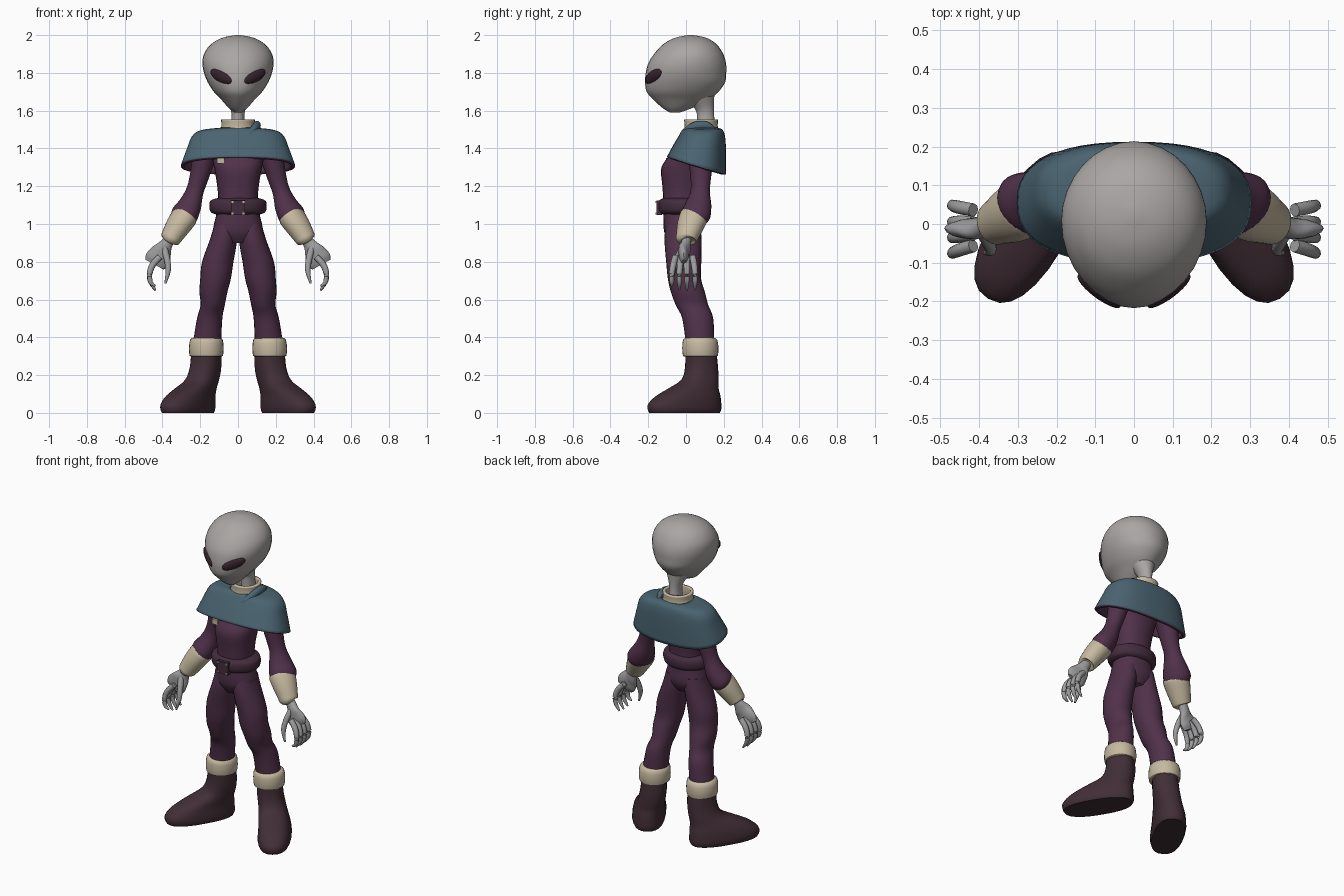
import bpy, bmesh
from math import sin, cos, pi, copysign, radians
from mathutils import Vector, Matrix

if "Cube" in bpy.data.objects:
    bpy.data.objects.remove(bpy.data.objects["Cube"])


def material(name, hexa):
    rgb = [int(hexa[i:i + 2], 16) / 255 for i in (0, 2, 4)]
    rgba = [c / 12.92 if c < 0.04 else ((c + 0.055) / 1.055) ** 2.4 for c in rgb] + [1]
    m = bpy.data.materials.new(name)
    m.use_nodes = True
    m.diffuse_color = rgba
    bsdf = m.node_tree.nodes["Principled BSDF"]
    bsdf.inputs["Base Color"].default_value = rgba
    bsdf.inputs["Roughness"].default_value = 0.8
    return m


SKIN = material("pale grey skin", "aaa6a4")
HAND = material("cool grey skin", "9d9c9e")
SUIT = material("plum cloth", "50314a")
CAPE = material("slate teal cloth", "4a6471")
CUFF = material("cream cloth", "c6b9a0")
BOOT = material("dark brown leather", "412e36")
BELT = material("dark plum leather", "432c3e")
EYE = material("dark eye", "36232d")


def finish(bm, name, mats, mirror=False):
    mesh = bpy.data.meshes.new(name)
    bm.to_mesh(mesh)
    bm.free()
    ob = bpy.data.objects.new(name, mesh)
    bpy.context.collection.objects.link(ob)
    for m in mats:
        mesh.materials.append(m)
    if mirror:
        mod = ob.modifiers.new("mirror", "MIRROR")
        mod.use_mirror_merge = False
    bpy.ops.object.select_all(action="DESELECT")
    ob.select_set(True)
    bpy.context.view_layer.objects.active = ob
    bpy.ops.object.shade_smooth_by_angle(angle=radians(50))
    return ob


def smooth_path(rings, steps):
    """Catmull-Rom interpolation through the given rings."""
    out = []
    last = len(rings) - 1
    for i in range(last):
        a, b, c, d = (rings[min(max(i + k, 0), last)] for k in (-1, 0, 1, 2))
        for s in range(steps):
            t = s / steps
            out.append(0.5 * (2 * b + (c - a) * t + (2 * a - 5 * b + 4 * c - d) * t * t
                              + (3 * b - a - 3 * c + d) * t ** 3))
    return out + [rings[-1]]


def add_loft(bm, rings, steps=4, sides=24, power=2, follow=False, yaw=0, cap=True):
    """Skin oval rings (x, y, z, half width, half depth, tilt)."""
    rings = smooth_path([Vector((*r, 0, 0)[:6]) for r in rings], steps)
    loops = []
    for i, r in enumerate(rings):
        rot = Matrix.Rotation(yaw, 3, "Z")
        if follow:
            way = rings[min(i + 1, len(rings) - 1)] - rings[max(i - 1, 0)]
            rot = Vector(way[:3]).to_track_quat("Z", "Y").to_matrix()
        loop = []
        for k in range(sides):
            c, s = cos(2 * pi * k / sides), sin(2 * pi * k / sides)
            u = copysign(abs(c) ** (2 / power), c) * r[3]
            v = copysign(abs(s) ** (2 / power), s) * r[4]
            loop.append(bm.verts.new(Vector(r[:3]) + rot @ Vector((u, v, r[5] * v))))
        loops.append(loop)
    for lo, hi in zip(loops, loops[1:]):
        for k in range(sides):
            n = (k + 1) % sides
            bm.faces.new((lo[k], lo[n], hi[n], hi[k]))
    if cap:
        bm.faces.new(loops[0][::-1])
        bm.faces.new(loops[-1])
        bmesh.ops.recalc_face_normals(bm, faces=bm.faces)


def loft(name, mats, rings, mirror=False, **options):
    bm = bmesh.new()
    add_loft(bm, rings, **options)
    return finish(bm, name, mats, mirror)


def box(name, mat, place, size, mirror=False):
    bm = bmesh.new()
    bmesh.ops.create_cube(bm, matrix=Matrix.Translation(place) @ Matrix.Diagonal((*size, 1)))
    return finish(bm, name, [mat], mirror)


def shell(ob, thickness, inner=0):
    mod = ob.modifiers.new("thickness", "SOLIDIFY")
    mod.thickness = thickness
    mod.offset = -1
    mod.material_offset = inner
    mod.material_offset_rim = inner


# Head and neck
loft("head", [SKIN], [
    (0, -.06, 1.59, .02, .025), (0, -.045, 1.615, .05, .08), (0, -.025, 1.66, .09, .15),
    (0, -.018, 1.70, .128, .19), (0, -.005, 1.75, .16, .212), (0, 0, 1.80, .18, .213),
    (0, .006, 1.85, .188, .206), (0, .014, 1.90, .18, .183), (0, .02, 1.95, .145, .143),
    (0, .025, 1.985, .085, .085), (0, .025, 2.0, .015, .015)], sides=32)
loft("neck", [SKIN], [
    (0, .11, 1.46, .045, .05), (0, .105, 1.55, .035, .046), (0, .097, 1.61, .04, .05),
    (0, .06, 1.68, .075, .09)])

# Slanted eyes, lying close to the face
bm = bmesh.new()
along = Vector((.115, .085, .06)).normalized()
out = Vector((.56, -.8, -.12))
out = (out - along * out.dot(along)).normalized()
up = out.cross(along)
basis = Matrix((along, up, out)).transposed().to_4x4()
bmesh.ops.create_uvsphere(
    bm, u_segments=24, v_segments=12, radius=1,
    matrix=Matrix.Translation((.09, -.173, 1.781)) @ basis @ Matrix.Diagonal((.074, .031, .019, 1)))
bmesh.ops.recalc_face_normals(bm, faces=bm.faces)
finish(bm, "eyes", [EYE], True)

# Collar and shoulder cape
collar = loft("collar", [CUFF], [
    (0, .08, 1.485, .095, .092), (0, .08, 1.52, .088, .088), (0, .08, 1.552, .09, .09)], cap=False)
shell(collar, .018)
cape = loft("cape", [CAPE, SUIT], [
    (0, .055, 1.308, .303, .157, -.3), (0, .075, 1.40, .27, .137, -.2),
    (0, .088, 1.465, .243, .12, -.1), (0, .088, 1.497, .195, .107, 0),
    (0, .082, 1.51, .09, .085, 0)], sides=48, power=2.45, cap=False)
shell(cape, .02, 1)
loft("cape_fold", [CAPE], [
    (.03, -.03, 1.45, .012, .012), (.07, -.005, 1.485, .02, .02), (.098, .05, 1.518, .02, .024),
    (.098, .11, 1.52, .02, .022), (.09, .15, 1.50, .01, .01)], follow=True, sides=12)
box("undershirt_tab", CUFF, (-.092, -.085, 1.335), (.04, .04, .03))

# Body suit
loft("torso", [SUIT], [
    (0, -.015, .90, .06, .07), (0, -.016, .96, .128, .10), (0, -.02, 1.05, .115, .10),
    (0, -.02, 1.12, .105, .10), (0, -.02, 1.20, .11, .105), (0, -.015, 1.29, .125, .117),
    (0, .002, 1.345, .138, .105), (0, .03, 1.40, .165, .085), (0, .065, 1.45, .14, .07),
    (0, .08, 1.49, .08, .06)], power=2.3)
loft("trouser_legs", [SUIT], [
    (.065, -.015, 1.0, .06, .09), (.076, -.016, .92, .072, .098),
    (.107, -.012, .80, .083, .093), (.119, -.008, .71, .081, .088), (.13, .01, .64, .074, .09),
    (.134, .032, .57, .064, .086), (.15, .062, .50, .067, .082), (.165, .075, .36, .075, .075)],
    mirror=True)
loft("sleeves", [SUIT], [
    (.15, .08, 1.43, .07, .07), (.182, .08, 1.34, .066, .06), (.208, .078, 1.24, .054, .05),
    (.23, .075, 1.17, .052, .047), (.255, .066, 1.10, .071, .06), (.285, .05, 1.045, .082, .068),
    (.305, .037, 1.01, .06, .05)], mirror=True, follow=True)

# Belt and buckle
loft("belt", [BELT], [
    (0, -.02, 1.05, .115, .10), (0, -.02, 1.062, .143, .12), (0, -.02, 1.09, .152, .127),
    (0, -.02, 1.123, .146, .122), (0, -.02, 1.137, .11, .10)], steps=3)
box("buckle", BELT, (0, -.142, 1.086), (.075, .03, .078))
for side, dz in (("upper", .03), ("lower", -.03)):
    box(side + "_buckle_studs", CUFF, (.03, -.157, 1.086 + dz), (.012, .008, .01), True)

# Forearm cuffs
loft("forearm_cuffs", [CUFF], [
    (.275, .045, 1.05, .07, .06), (.282, .042, 1.04, .079, .067), (.313, .025, .995, .074, .065),
    (.35, .006, .935, .06, .056), (.362, 0, .915, .054, .05), (.365, 0, .91, .035, .035)],
    mirror=True, follow=True, steps=3)

# Hands with curled fingers
bm = bmesh.new()
add_loft(bm, [
    (.35, .003, .935, .027, .027), (.378, 0, .895, .026, .034), (.402, -.01, .855, .028, .055),
    (.427, -.012, .812, .025, .066), (.442, -.012, .785, .014, .055)], sides=16, follow=True)
for y, drop in ((-.075, .025), (-.035, .005), (.005, 0), (.048, .005)):
    add_loft(bm, [
        (.415, y * .75, .825, .017, .017), (.452, y * .9, .783, .017, .017),
        (.468, y, .735, .015, .015), (.462, y, .69, .012, .012),
        (.437, y, .647 + drop, .005, .005)], sides=10, follow=True)
add_loft(bm, [
    (.39, -.02, .87, .018, .018), (.375, -.05, .81, .017, .017), (.37, -.068, .75, .014, .014),
    (.385, -.075, .685, .005, .005)], sides=10, follow=True)
finish(bm, "hands", [HAND], True)

# Boots, toes turned outward
loft("boots", [BOOT], [
    (.265, -.008, 0, .09, .207), (.266, -.008, .02, .097, .215), (.264, -.006, .05, .097, .212),
    (.25, .012, .09, .092, .186), (.223, .04, .13, .086, .142), (.19, .074, .175, .08, .1),
    (.172, .082, .24, .077, .086), (.168, .079, .33, .074, .08)],
    mirror=True, yaw=radians(31), power=2.4, steps=3)
loft("boot_cuffs", [CUFF], [
    (.168, .076, .298, .07, .075), (.168, .076, .302, .088, .092), (.168, .076, .345, .092, .096),
    (.167, .075, .388, .086, .09), (.167, .075, .398, .07, .072)], mirror=True, steps=2)
